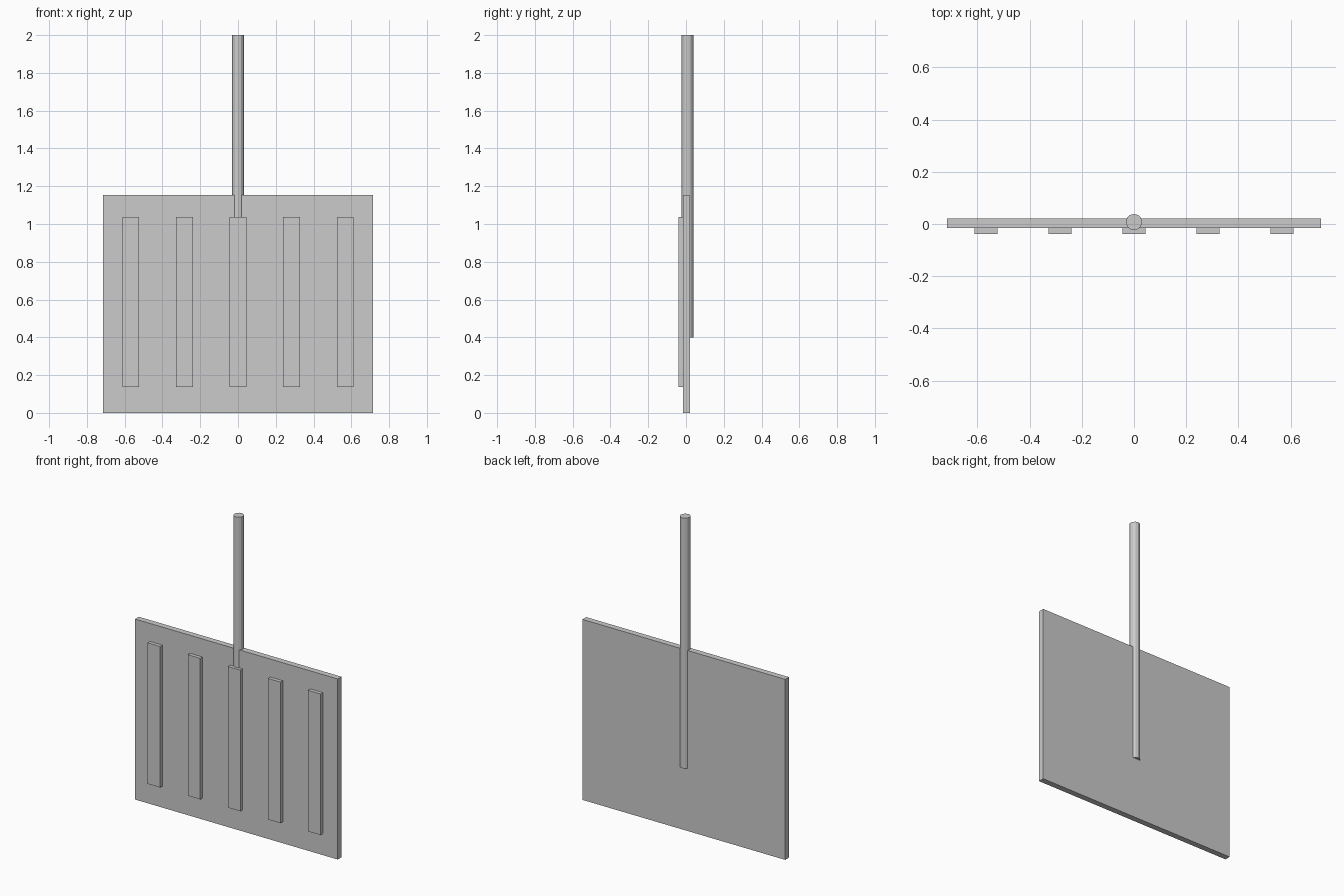
import bpy

if "Cube" in bpy.data.objects:
    bpy.data.objects.remove(bpy.data.objects["Cube"])


def box(name, x, y, z):
    """Axis-aligned box from (min, max) ranges."""
    bpy.ops.mesh.primitive_cube_add(
        size=1, location=[(a + b) / 2 for a, b in (x, y, z)])
    ob = bpy.context.object
    ob.name = name
    ob.scale = [b - a for a, b in (x, y, z)]
    bpy.ops.object.transform_apply(location=False, rotation=False, scale=True)
    return ob


# Flat blade panel
box("blade", (-0.716, 0.716), (-0.016, 0.022), (0, 1.153))

# Five raised ribs on the front
for i in range(5):
    cx = (i - 2) * 0.2835
    box(f"rib_{i + 1}", (cx - 0.044, cx + 0.044), (-0.039, -0.016), (0.137, 1.038))

# Handle pole running through the blade
bpy.ops.mesh.primitive_cylinder_add(
    vertices=12, radius=0.031, depth=1.6, location=(0, 0.0075, 1.2))
bpy.context.object.name = "handle"
